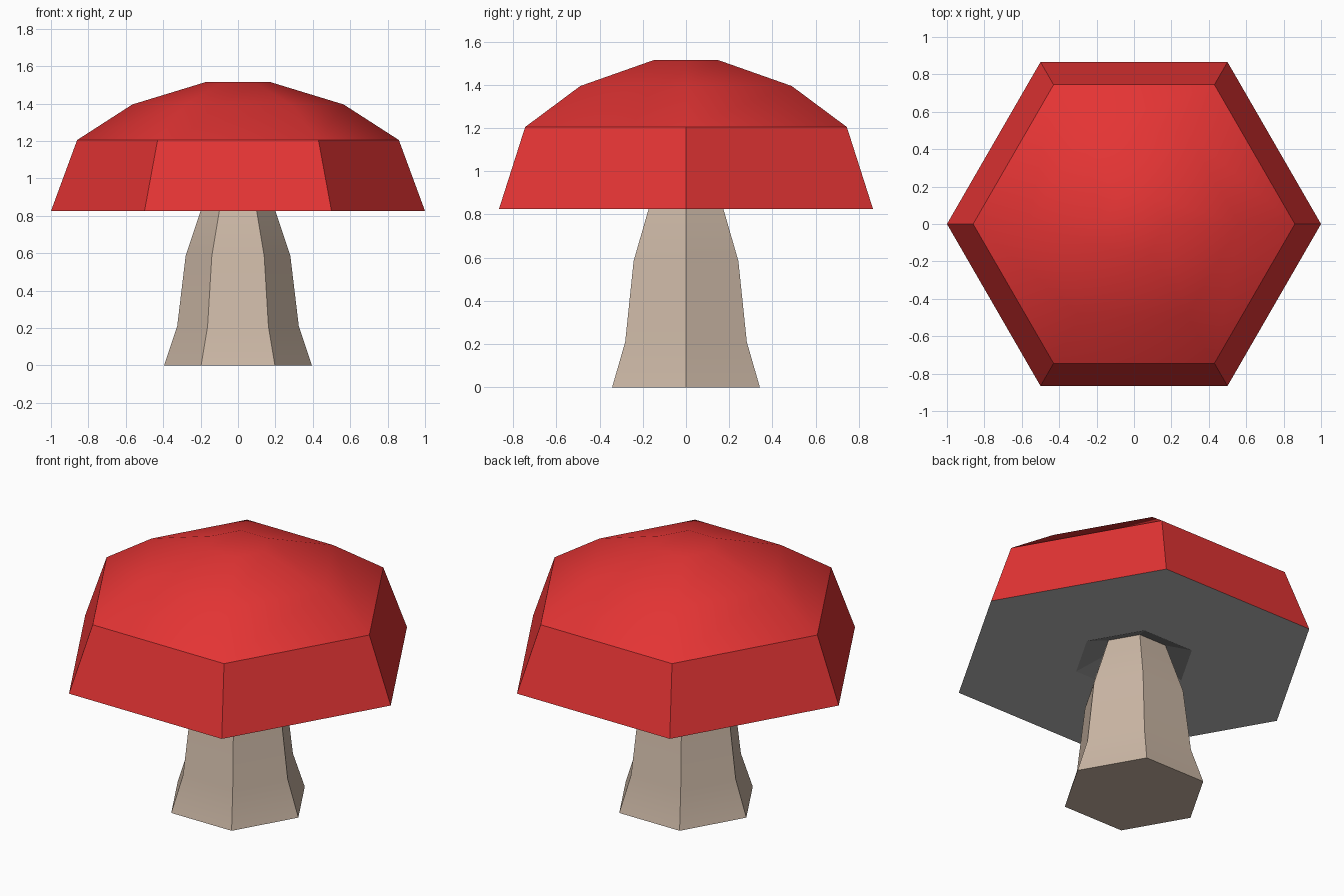
import bpy
import bmesh
from math import cos, sin, pi, radians

SIDES = 6

cube = bpy.data.objects.get("Cube")
if cube:
    bpy.data.objects.remove(cube, do_unlink=True)


def material(name, srgb):
    """Flat colour given as sRGB bytes, stored as linear values."""
    colour = [((c / 255 + 0.055) / 1.055) ** 2.4 for c in srgb] + [1.0]
    mat = bpy.data.materials.new(name)
    mat.use_nodes = True
    mat.diffuse_color = colour
    bsdf = mat.node_tree.nodes["Principled BSDF"]
    bsdf.inputs["Base Color"].default_value = colour
    bsdf.inputs["Roughness"].default_value = 0.8
    return mat


def hex_lathe(name, profile, mat, close_start=False, close_end=False, smooth_angle=0):
    """Six-sided shell through (radius, height) rings, listed so faces point outward."""
    bm = bmesh.new()
    rings = []
    for radius, z in profile:
        rings.append([bm.verts.new((radius * cos(2 * pi * i / SIDES),
                                    radius * sin(2 * pi * i / SIDES), z))
                      for i in range(SIDES)])
    for low, high in zip(rings, rings[1:]):
        for i in range(SIDES):
            j = (i + 1) % SIDES
            bm.faces.new((low[i], low[j], high[j], high[i]))
    if close_start:
        bm.faces.new(rings[0][::-1])
    if close_end:
        bm.faces.new(rings[-1])
    mesh = bpy.data.meshes.new(name)
    bm.to_mesh(mesh)
    bm.free()
    mesh.materials.append(mat)
    obj = bpy.data.objects.new(name, mesh)
    bpy.context.collection.objects.link(obj)
    if smooth_angle:
        bpy.ops.object.select_all(action='DESELECT')
        obj.select_set(True)
        bpy.context.view_layer.objects.active = obj
        bpy.ops.object.shade_smooth_by_angle(angle=radians(smooth_angle))
    return obj


red = material("cap red", (228, 52, 52))
beige = material("stem beige", (203, 183, 165))
grey = material("underside grey", (188, 188, 188))
dark_grey = material("recess grey", (140, 140, 140))

CAP_Z, SHOULDER_Z = 0.825, 1.205
SHOULDER_R, RECESS_R = 0.86, 0.33
JOINT = (0.18, 0.885)

# Stem, flared at the foot
hex_lathe("stem", [(0.395, 0), (0.325, 0.21), (0.28, 0.585), (0.2, CAP_Z), JOINT],
          beige, close_start=True, close_end=True, smooth_angle=30)

# Cap: straight faceted skirt and softly shaded dome
hex_lathe("cap_skirt", [(1.0, CAP_Z), (SHOULDER_R, SHOULDER_Z)], red)
hex_lathe("cap_dome", [(SHOULDER_R, SHOULDER_Z), (0.565, 1.395), (0.172, 1.515)],
          red, close_end=True, smooth_angle=60)

# Underside of the cap and the shallow recess around the stem
hex_lathe("cap_underside", [(RECESS_R, CAP_Z), (1.0, CAP_Z)], grey)
hex_lathe("cap_recess", [JOINT, (RECESS_R, CAP_Z)], dark_grey)
